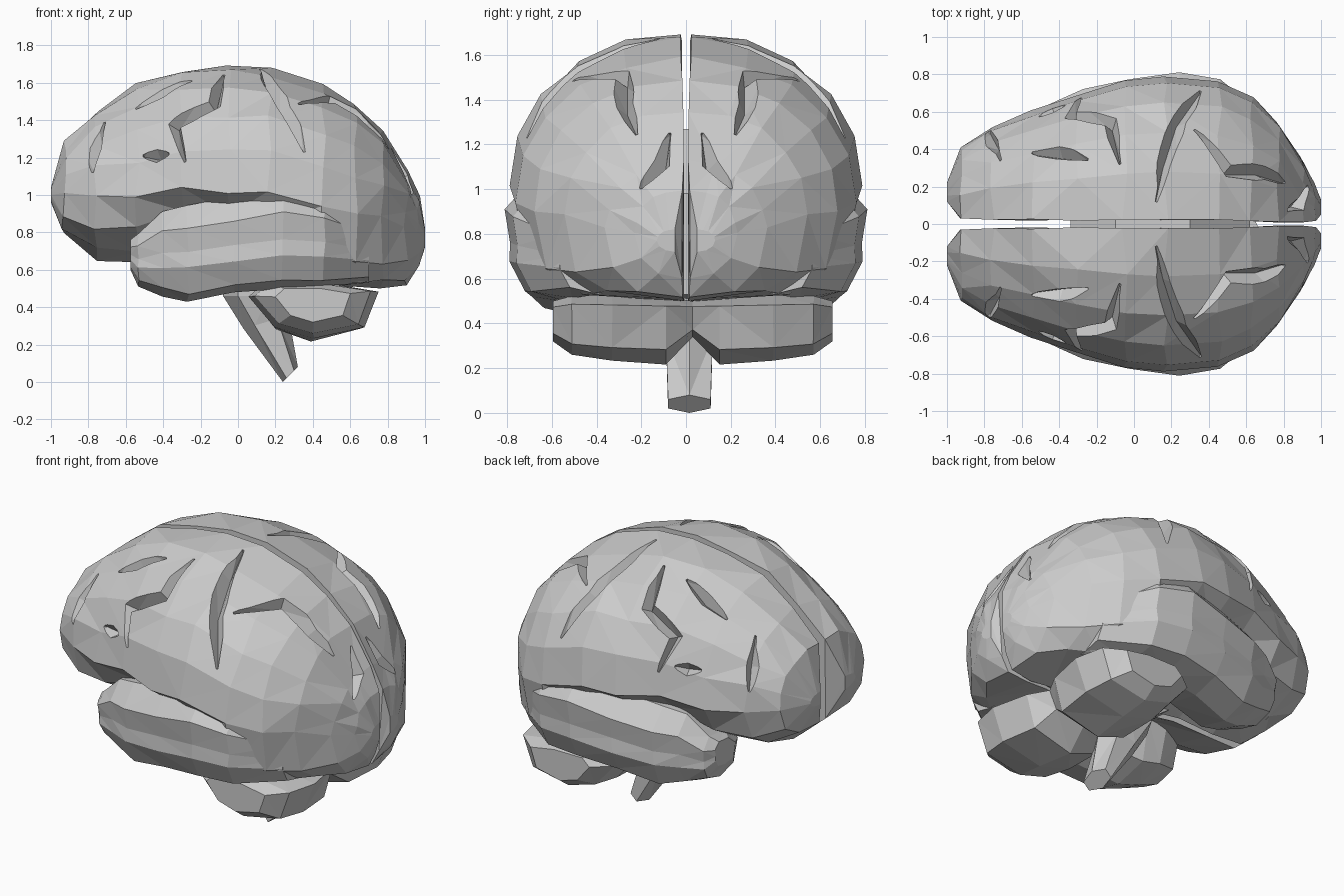
import bpy, bmesh, math, random
from mathutils import Vector
from mathutils.bvhtree import BVHTree

if "Cube" in bpy.data.objects:
    bpy.data.objects.remove(bpy.data.objects["Cube"])

random.seed(4)


def loft(bm, rings, jitter=0.0):
    """Skin a list of equal-length point rings and cap both ends."""
    rows = []
    for k, ring in enumerate(rings):
        row = []
        j = 0 if k in (0, len(rings) - 1) else jitter
        for p in ring:
            d = Vector([random.uniform(-j, j) for _ in range(3)])
            d.y *= 0.3
            row.append(bm.verts.new(Vector(p) + d))
        rows.append(row)
    n = len(rows[0])
    for a, b in zip(rows, rows[1:]):
        for i in range(n):
            j = (i + 1) % n
            bm.faces.new((a[i], a[j], b[j], b[i]))
    bm.faces.new(rows[0])
    bm.faces.new(rows[-1])


def finish(name, bm):
    bmesh.ops.triangulate(bm, faces=bm.faces[:], quad_method='SHORT_EDGE')
    bmesh.ops.recalc_face_normals(bm, faces=bm.faces[:])
    me = bpy.data.meshes.new(name)
    bm.to_mesh(me)
    bm.free()
    ob = bpy.data.objects.new(name, me)
    bpy.context.scene.collection.objects.link(ob)
    return ob


def make(name, rings, jitter=0.0, mirror=False):
    bm = bmesh.new()
    loft(bm, rings, jitter)
    ob = finish(name, bm)
    if mirror:
        add_mirror(ob)
    return ob


def add_mirror(ob):
    m = ob.modifiers.new("mirror", 'MIRROR')
    m.use_axis = (False, True, False)
    m.use_mirror_merge = False


def carve(ob, paths, w=0.065, d=0.07):
    """Cut tapered V grooves along paths snapped to the object's surface."""
    src = bmesh.new()
    src.from_mesh(ob.data)
    tree = BVHTree.FromBMesh(src)
    bm = bmesh.new()
    for path in paths:
        hits = [tree.find_nearest(Vector(p))[:2] for p in path]
        rings = []
        for i, (c, n) in enumerate(hits):
            t = hits[min(i + 1, len(hits) - 1)][0] - hits[max(i - 1, 0)][0]
            s = n.cross(t).normalized()
            k = 0.3 if i in (0, len(hits) - 1) else 1.0
            rings.append([c + s * w * k + n * 0.05, c - s * w * k + n * 0.05, c - n * d * k])
        loft(bm, rings)
    src.free()
    cutter = finish("groove_cutter", bm)
    cutter.hide_render = True
    b = ob.modifiers.new("grooves", 'BOOLEAN')
    b.operation, b.solver, b.object = 'DIFFERENCE', 'EXACT', cutter
    b.use_self = True
    bpy.context.view_layer.update()
    me = bpy.data.meshes.new_from_object(ob.evaluated_get(bpy.context.evaluated_depsgraph_get()))
    ob.modifiers.clear()
    ob.data = me
    bpy.data.objects.remove(cutter)


# Cerebral hemisphere: x, inner y, outer y, top z, widest z, bottom z, lower roundness
stations = [
    (-1.00, .12, .22, 1.04, 1.00, .96, 2.0),
    (-.93, .03, .41, 1.29, 1.02, .80, 2.4),
    (-.76, .025, .52, 1.45, 1.00, .66, 2.0),
    (-.54, .022, .61, 1.59, .98, .65, 1.6),
    (-.30, .02, .69, 1.67, 1.03, .66, 1.1),
    (-.05, .02, .765, 1.69, 1.00, .62, 1.1),
    (.17, .02, .785, 1.675, 1.03, .53, 1.4),
    (.46, .02, .76, 1.585, .93, .51, 3.2),
    (.63, .015, .68, 1.475, .91, .51, 3.4),
    (.77, .012, .54, 1.355, .88, .51, 3.2),
    (.90, .012, .36, 1.12, .82, .51, 2.6),
    (.96, .02, .23, .99, .79, .60, 2.0),
    (1.00, .05, .13, .82, .77, .72, 2.0)]


def hemi_ring(x, y0, y1, zt, zw, zb, p):
    ring = []
    for i in range(9):
        t = math.pi / 2 * (i / 5 if i < 6 else (i - 5) / 3)
        if i < 6:
            ring.append((x, y0 + (y1 - y0) * max(math.sin(t), 0) ** (2 / 2.15),
                         zw + (zt - zw) * max(math.cos(t), 0) ** (2 / 2.15)))
        else:
            ring.append((x, y0 + (y1 - y0) * max(math.cos(t), 0) ** (2 / p),
                         zw - (zw - zb) * max(math.sin(t), 0) ** (2 / p)))
    return ring


hemi = make("cerebral_hemispheres", [hemi_ring(*s) for s in stations], 0.014)
carve(hemi, [
    [(-.78, .5, 1.12), (-.77, .45, 1.26), (-.72, .35, 1.40)],
    [(-.56, .40, 1.48), (-.40, .37, 1.52), (-.24, .32, 1.56)],
    [(-.07, .30, 1.6), (-.12, .52, 1.46), (-.33, .56, 1.36), (-.29, .70, 1.18)],
    [(.12, .12, 1.68), (.16, .32, 1.62), (.24, .55, 1.46), (.36, .73, 1.24)],
    [(-.52, .6, 1.22), (-.45, .64, 1.22), (-.38, .66, 1.23)],
    [(.32, .50, 1.48), (.50, .28, 1.50), (.68, .27, 1.36), (.80, .22, 1.24)],
    [(.80, .07, 1.24), (.87, .10, 1.10), (.92, .20, 1.0)],
])
add_mirror(hemi)

# Temporal lobe: x, inner y, outer y, bottom z, top z
temporal = [(-.575, .34, .54, .60, .76), (-.53, .26, .60, .51, .80),
            (-.40, .20, .66, .46, .91), (-.27, .20, .72, .43, .95),
            (-.02, .24, .775, .475, .985), (.24, .25, .81, .50, 1.03),
            (.46, .25, .775, .505, 1.0), (.70, .20, .58, .53, .88)]
section = [(0, .6), (.35, .95), (.8, 1), (1, .76), (.96, .5), (.965, .34),
           (.84, .09), (.5, 0), (.1, .1)]
make("temporal_lobes", [[(x, a + (b - a) * u, c + (e - c) * v) for u, v in section]
                        for x, a, b, c, e in temporal], 0.008, True)

# Central bridge joining the hemispheres
bridge = [(-.3, .72), (-.34, 1.08), (-.1, 1.26), (.3, 1.27), (.62, .98), (.62, .53), (0, .5)]
make("central_bridge", [[(x, y, z) for x, z in bridge] for y in (-.06, .06)])

# Cerebellum lobe: y, front x, back x, bottom z, top z (set slightly off centre)
lobe = [(0, .14, .64, .34, .50), (.12, .08, .71, .22, .52), (.36, .06, .75, .235, .53),
        (.54, .09, .71, .26, .52), (.625, .20, .60, .32, .50)]
outline = [(0, .75), (.12, 1), (.6, 1), (1, .85), (.9, .2), (.5, 0), (.2, .2)]
cerebellum = make("cerebellum", [[(a + (b - a) * u, y, c + (e - c) * v) for u, v in outline]
                                 for y, a, b, c, e in lobe], 0.006, True)
cerebellum.location.y = .03

# Brain stem: centre x, centre z, half depth, half width, tilt
stem = [(.08, .62, .17, .16, 0), (.08, .46, .16, .16, 0), (.15, .32, .12, .12, .3),
        (.28, .04, .04, .11, 1.0)]
rings = []
for cx, cz, rx, ry, tilt in stem:
    ring = []
    for i in range(6):
        a = math.tau * i / 6
        dx = rx * math.cos(a)
        ring.append((cx + dx, .015 + ry * math.sin(a), cz + dx * tilt))
    rings.append(ring)
make("brain_stem", rings)
